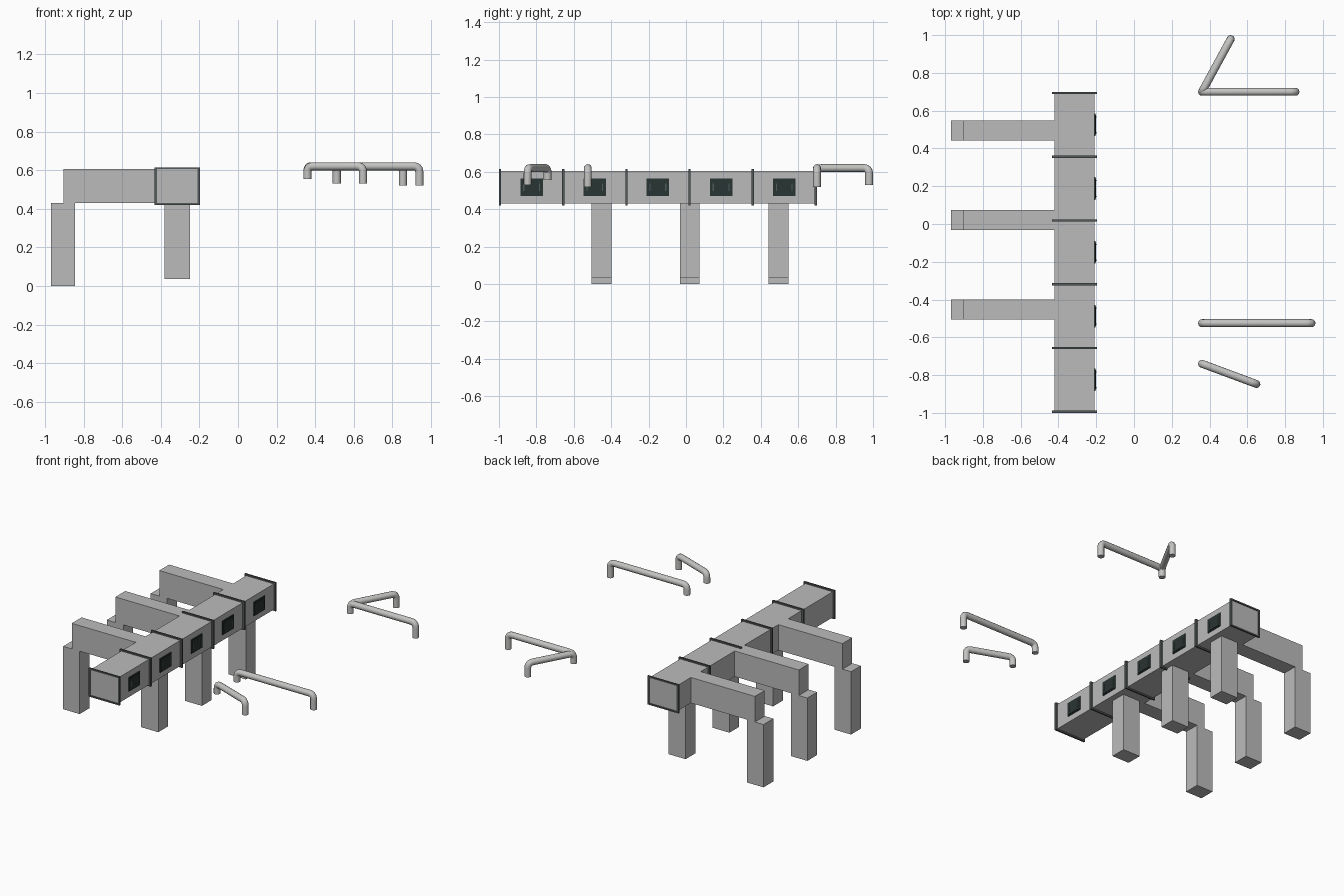
import bpy
from mathutils import Vector

if "Cube" in bpy.data.objects:
    bpy.data.objects.remove(bpy.data.objects["Cube"])


def material(name, rgb):
    m = bpy.data.materials.new(name)
    m.diffuse_color = (*rgb, 1)
    m.use_nodes = True
    m.node_tree.nodes["Principled BSDF"].inputs["Base Color"].default_value = m.diffuse_color
    return m


CONCRETE = material("duct grey", (0.50, 0.50, 0.50))
PIPE = material("pipe grey", (0.55, 0.55, 0.54))
FLANGE = material("flange dark grey", (0.09, 0.10, 0.10))
VENT = material("vent near black", (0.022, 0.035, 0.033))
TRIM = material("vent trim", (0.08, 0.11, 0.10))


def box(name, x0, x1, y0, y1, z0, z1, mat):
    bpy.ops.mesh.primitive_cube_add(size=1, location=((x0 + x1) / 2, (y0 + y1) / 2, (z0 + z1) / 2))
    ob = bpy.context.object
    ob.name = name
    ob.scale = (x1 - x0, y1 - y0, z1 - z0)
    bpy.ops.object.transform_apply(location=False, rotation=False, scale=True)
    ob.data.materials.append(mat)
    return ob


# Long rectangular duct
DX0, DX1, DZ0, DZ1 = -0.42, -0.21, 0.43, 0.605
box("duct", DX0, DX1, -0.994, 0.694, DZ0, DZ1, CONCRETE)

# Flange frames around the joints and both ends
STEP = 1.688 / 5
for i in range(6):
    y = -0.994 + i * STEP
    a, b = y - 0.006, y + 0.006
    box("flange_left", -0.433, DX0, a, b, 0.42, 0.615, FLANGE)
    box("flange_right", DX1, -0.197, a, b, 0.42, 0.615, FLANGE)
    box("flange_bottom", DX0, DX1, a, b, 0.42, DZ0, FLANGE)
    box("flange_top", DX0, DX1, a, b, DZ1, 0.615, FLANGE)

# Vents in the middle of each duct section
for i in range(5):
    y = -0.994 + (i + 0.5) * STEP
    box("vent_plate", DX1, -0.205, y - 0.06, y + 0.06, 0.47, 0.565, VENT)
    box("vent_panel", -0.205, -0.202, y - 0.052, y + 0.052, 0.478, 0.557, VENT)
    for s in (-1, 1):
        c = y + s * 0.042
        box("vent_handle", -0.202, -0.199, c - 0.003, c + 0.003, 0.497, 0.538, TRIM)

# Branch beams with their outer and inner legs
for y in (-0.452, 0.02, 0.494):
    a, b = y - 0.053, y + 0.053
    box("branch_beam", -0.905, DX0, a, b, DZ0, DZ1, CONCRETE)
    box("outer_leg", -0.97, -0.845, a, b, 0.0, DZ0, CONCRETE)
    box("inner_leg", -0.38, -0.25, a, b, 0.035, DZ0, CONCRETE)


# Round pipes: a level run with a rounded elbow down at each end
def pipe(name, start, end, z_start, z_end, z=0.62, radius=0.021, bend=0.032):
    p, q = Vector((*start, z)), Vector((*end, z))
    d = (q - p).normalized()
    down = Vector((0, 0, -1))
    points = [Vector((*start, z_start))]
    for corner, u, v in ((p, down, d), (q, -d, down)):
        s, e = corner + u * bend, corner + v * bend
        for k in range(7):
            t = k / 6
            points.append(s * (1 - t) ** 2 + corner * 2 * t * (1 - t) + e * t * t)
    points.append(Vector((*end, z_end)))
    cu = bpy.data.curves.new(name, 'CURVE')
    cu.dimensions = '3D'
    cu.bevel_depth = radius
    cu.bevel_resolution = 4
    cu.use_fill_caps = True
    sp = cu.splines.new('POLY')
    sp.points.add(len(points) - 1)
    for pt, co in zip(sp.points, points):
        pt.co = (*co, 1)
    cu.materials.append(PIPE)
    ob = bpy.data.objects.new(name, cu)
    bpy.context.collection.objects.link(ob)
    bpy.ops.object.select_all(action='DESELECT')
    ob.select_set(True)
    bpy.context.view_layer.objects.active = ob
    bpy.ops.object.convert(target='MESH')
    bpy.ops.object.shade_smooth_by_angle(angle=0.7)


pipe("long_pipe", (0.36, -0.525), (0.94, -0.525), 0.555, 0.52)
pipe("short_pipe", (0.36, -0.74), (0.648, -0.847), 0.555, 0.53)
pipe("corner_pipe_straight", (0.36, 0.70), (0.855, 0.70), 0.555, 0.52)
pipe("corner_pipe_angled", (0.36, 0.70), (0.512, 0.979), 0.555, 0.53)
